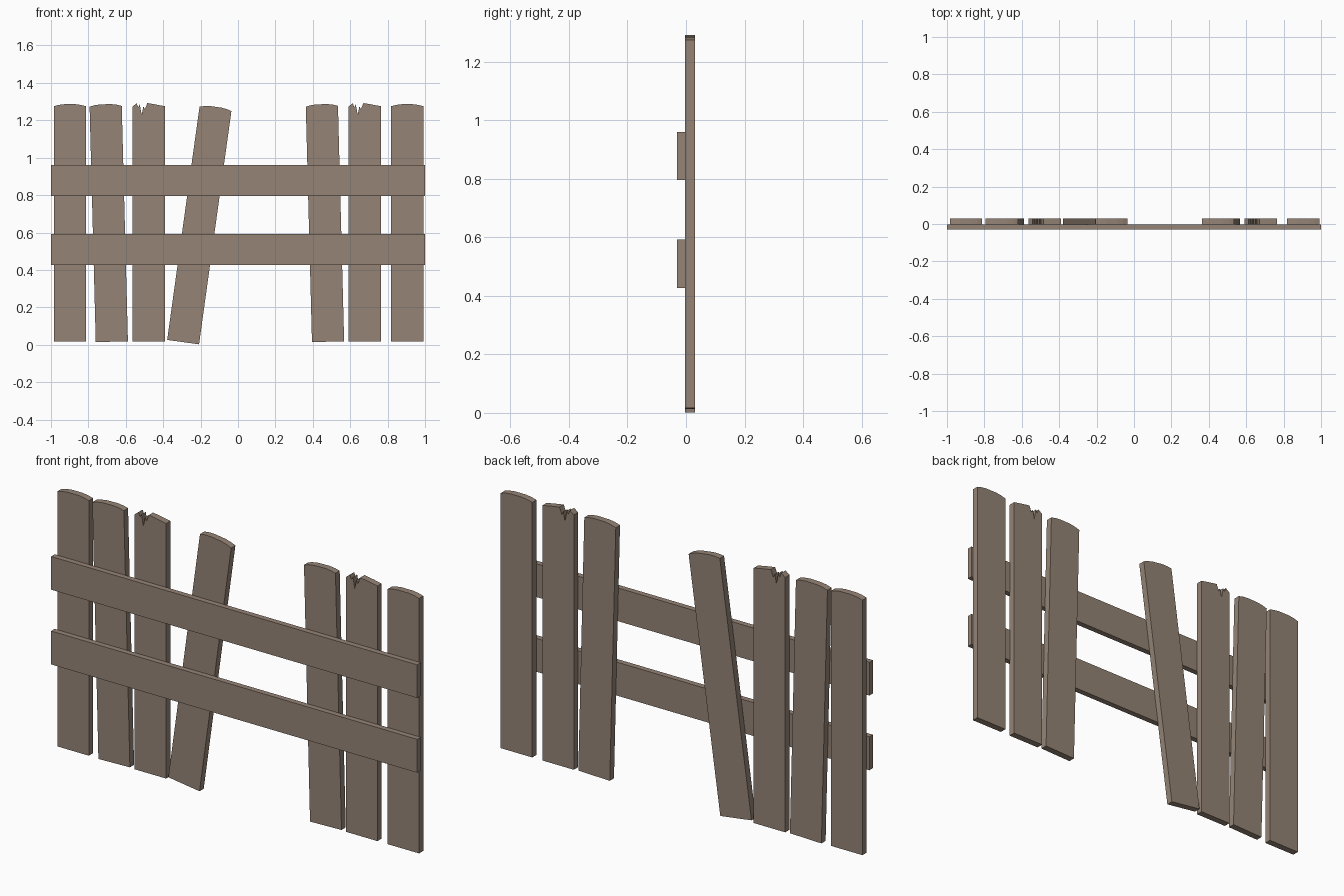
import bpy, bmesh
from math import radians
from mathutils import Matrix, Vector

if "Cube" in bpy.data.objects:
    bpy.data.objects.remove(bpy.data.objects["Cube"])

wood = bpy.data.materials.new("weathered_wood")
wood.diffuse_color = (0.30, 0.23, 0.18, 1)
wood.use_nodes = True
wood.node_tree.nodes["Principled BSDF"].inputs["Base Color"].default_value = wood.diffuse_color

HALF_W, BOTTOM = 0.086, -0.629
# Top edges in plank coordinates, left to right
ROUNDED = [(-0.086, 0.63), (-0.06, 0.637), (-0.03, 0.641), (0.03, 0.641), (0.06, 0.637), (0.086, 0.63)]
BROKEN = [(-0.086, 0.629), (-0.065, 0.646), (-0.056, 0.624), (-0.048, 0.639), (-0.038, 0.584),
          (-0.029, 0.630), (-0.021, 0.613), (-0.008, 0.647), (0.04, 0.639), (0.086, 0.630)]


def extrude_profile(name, points, y0, y1, matrix=Matrix()):
    """Extrude an x-z outline from y0 to y1."""
    bm = bmesh.new()
    face = bm.faces.new([bm.verts.new((x, y0, z)) for x, z in points])
    res = bmesh.ops.extrude_face_region(bm, geom=[face])
    verts = [v for v in res["geom"] if isinstance(v, bmesh.types.BMVert)]
    bmesh.ops.translate(bm, verts=verts, vec=Vector((0, y1 - y0, 0)))
    bmesh.ops.recalc_face_normals(bm, faces=bm.faces)
    mesh = bpy.data.meshes.new(name)
    bm.to_mesh(mesh)
    bm.free()
    mesh.materials.append(wood)
    obj = bpy.data.objects.new(name, mesh)
    obj.matrix_world = matrix
    bpy.context.collection.objects.link(obj)
    return obj


# Upright planks: centre x, centre z, lean in degrees (positive leans right), top edge
planks = [
    (-0.899, 0.645, 0.0, ROUNDED),
    (-0.691, 0.645, -1.5, ROUNDED),
    (-0.477, 0.645, 0.0, BROKEN),
    (-0.207, 0.637, 7.9, ROUNDED),
    (0.465, 0.645, -1.5, ROUNDED),
    (0.678, 0.645, 0.0, BROKEN),
    (0.905, 0.645, 0.0, ROUNDED),
]
for i, (x, z, lean, top) in enumerate(planks, 1):
    outline = [(HALF_W, BOTTOM), (-HALF_W, BOTTOM)] + top
    placed = Matrix.Translation((x, 0, z)) @ Matrix.Rotation(radians(lean), 4, 'Y')
    extrude_profile(f"plank_{i}", outline, -0.003, 0.030, placed)

# Horizontal rails across the front
for name, z0, z1 in (("lower_rail", 0.427, 0.592), ("upper_rail", 0.796, 0.960)):
    extrude_profile(name, [(-1, z0), (1, z0), (1, z1), (-1, z1)], -0.030, -0.002)
